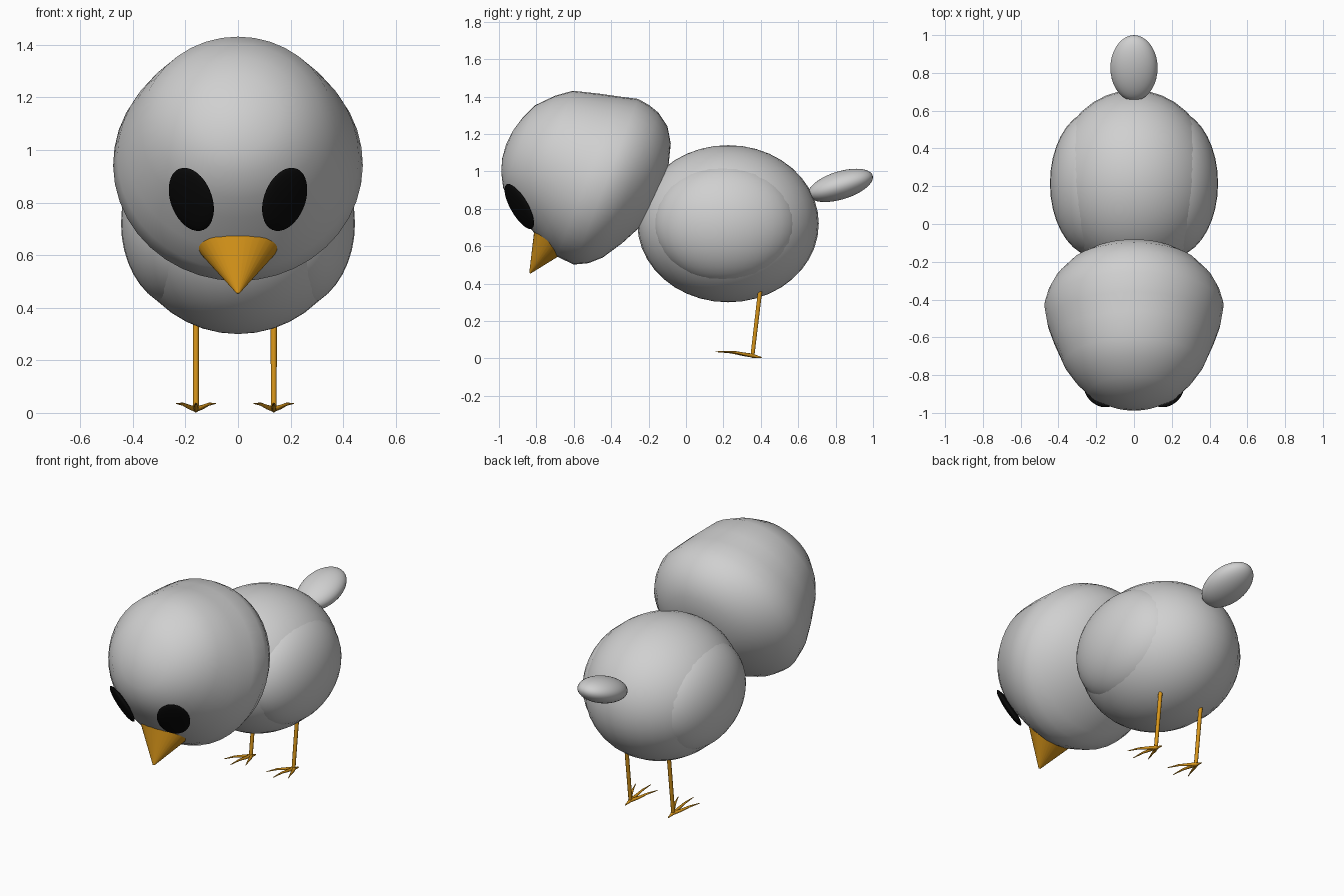
import bpy, bmesh, math
from mathutils import Matrix, Vector

cube = bpy.data.objects.get("Cube")
if cube:
    bpy.data.objects.remove(cube, do_unlink=True)


def material(name, rgb):
    m = bpy.data.materials.new(name)
    m.use_nodes = True
    m.diffuse_color = (*rgb, 1)
    m.node_tree.nodes["Principled BSDF"].inputs["Base Color"].default_value = (*rgb, 1)
    return m


GREY = material("soft grey", (0.63, 0.63, 0.63))
ORANGE = material("orange", (0.68, 0.3, 0.01))
BLACK = material("black", (0.003, 0.003, 0.003))


def finish(name, bm, mat):
    """Turn a bmesh into a smooth shaded object."""
    bmesh.ops.recalc_face_normals(bm, faces=bm.faces)
    mesh = bpy.data.meshes.new(name)
    bm.to_mesh(mesh)
    bm.free()
    mesh.materials.append(mat)
    obj = bpy.data.objects.new(name, mesh)
    bpy.context.collection.objects.link(obj)
    bpy.ops.object.select_all(action="DESELECT")
    obj.select_set(True)
    bpy.context.view_layer.objects.active = obj
    bpy.ops.object.shade_smooth_by_angle(angle=math.radians(50))
    return obj


def ellipsoid(name, centre, radii, mat, rotation=Matrix()):
    bm = bmesh.new()
    place = Matrix.Translation(centre) @ rotation @ Matrix.Diagonal((*radii, 1))
    bmesh.ops.create_uvsphere(bm, u_segments=36, v_segments=20, radius=1, matrix=place)
    return finish(name, bm, mat)


def tube(name, points, radii, mat, sides=10):
    """Tapering tube through a list of points."""
    bm = bmesh.new()
    pts = [Vector(p) for p in points]
    rings = []
    for i, (p, r) in enumerate(zip(pts, radii)):
        along = pts[min(i + 1, len(pts) - 1)] - pts[max(i - 1, 0)]
        turn = along.to_track_quat("Z", "Y")
        angles = [math.tau * k / sides for k in range(sides)]
        rings.append([bm.verts.new(p + turn @ Vector((r * math.cos(a), r * math.sin(a), 0)))
                      for a in angles])
    for a, b in zip(rings, rings[1:]):
        for k in range(sides):
            j = (k + 1) % sides
            bm.faces.new((a[k], a[j], b[j], b[k]))
    bm.faces.new(rings[0])
    bm.faces.new(rings[-1])
    return finish(name, bm, mat)


# Head: rings along a tilted axis, as (distance, upper radius, lower radius)
HEAD_RINGS = [(0.562, 0.08, 0.08), (0.54, 0.16, 0.15), (0.50, 0.25, 0.225),
              (0.42, 0.335, 0.295), (0.34, 0.395, 0.345), (0.2, 0.432, 0.42),
              (0.1, 0.455, 0.463), (0, 0.48, 0.47), (-0.07, 0.47, 0.435),
              (-0.13, 0.45, 0.38), (-0.2, 0.40, 0.27), (-0.25, 0.32, 0.17),
              (-0.28, 0.21, 0.09)]
centre = Vector((0, -0.43, 0.94))
axis = Vector((0, -0.93, 0.36)).normalized()
up = Vector((0, 0.36, 0.93)).normalized()
side = Vector((1, 0, 0))
SEG = 40
bm = bmesh.new()
rings = []
for t, top, low in HEAD_RINGS:
    ring = []
    for k in range(SEG):
        a = math.tau * k / SEG
        r = (top + low) / 2 + (top - low) / 2 * math.cos(a)
        ring.append(bm.verts.new(centre + axis * t + (up * math.cos(a) + side * math.sin(a)) * r))
    rings.append(ring)
tips = [bm.verts.new(centre + axis * 0.57), bm.verts.new(centre - axis * 0.29)]
for k in range(SEG):
    j = (k + 1) % SEG
    for a, b in zip(rings, rings[1:]):
        bm.faces.new((a[k], a[j], b[j], b[k]))
    for tip, ring in zip(tips, (rings[0], rings[-1])):
        bm.faces.new((tip, ring[k], ring[j]))
finish("head", bm, GREY)

# Body and tail
ellipsoid("body", (0, 0.225, 0.72), (0.43, 0.485, 0.42), GREY)
ellipsoid("tail", (0, 0.826, 0.925), (0.125, 0.18, 0.075), GREY,
          Matrix.Rotation(math.radians(17), 4, "X"))

# Beak: flattened cone pointing down and forward
tip = Vector((0, -0.835, 0.455))
base = Vector((0, -0.70, 0.667))
direction = (tip - base).normalized()
frame = Matrix((side, direction.cross(side), direction)).transposed().to_4x4()
bm = bmesh.new()
bmesh.ops.create_cone(bm, cap_ends=True, segments=32, radius1=1, radius2=0.03, depth=1,
                      matrix=Matrix.Translation((tip + base) / 2) @ frame
                      @ Matrix.Diagonal((0.19, 0.125, (tip - base).length, 1)))
finish("beak", bm, ORANGE)

for s, label in ((1, "left"), (-1, "right")):
    # Wing: shallow swelling on the flank
    ellipsoid(label + "_wing", (s * 0.2, 0.215, 0.72), (0.245, 0.39, 0.327), GREY)

    # Eye: thin oval lying on the face
    normal = Vector((s * 0.45, -0.75, -0.48)).normalized()
    tall = Vector((-s * 0.1, 0, 1))
    tall = (tall - normal * tall.dot(normal)).normalized()
    turn = Matrix((tall.cross(normal), tall, normal)).transposed().to_4x4()
    ellipsoid(label + "_eye", Vector((s * 0.175, -0.887, 0.815)) + normal * 0.006,
              (0.094, 0.137, 0.022), BLACK, turn)

    # Leg and toes
    x = s * 0.148 - 0.012
    tube(label + "_leg", [(x, 0.403, 0.42), (x, 0.355, 0.012)], [0.012, 0.011], ORANGE)
    for spread, reach, toe in ((-0.075, 0.165, "inner"), (0, 0.205, "middle"),
                               (0.075, 0.165, "outer")):
        tube(f"{label}_{toe}_toe",
             [(x + s * spread * f, 0.362 - reach * g, z) for f, g, z in
              ((0, 0, 0.014), (0.3, 0.25, 0.021), (0.65, 0.6, 0.033), (1, 1, 0.036))],
             [0.011, 0.009, 0.006, 0.002], ORANGE, 8)
    tube(label + "_back_toe", [(x, 0.355, 0.014), (x, 0.38, 0.009), (x, 0.405, 0.004)],
         [0.011, 0.007, 0.003], ORANGE, 8)
